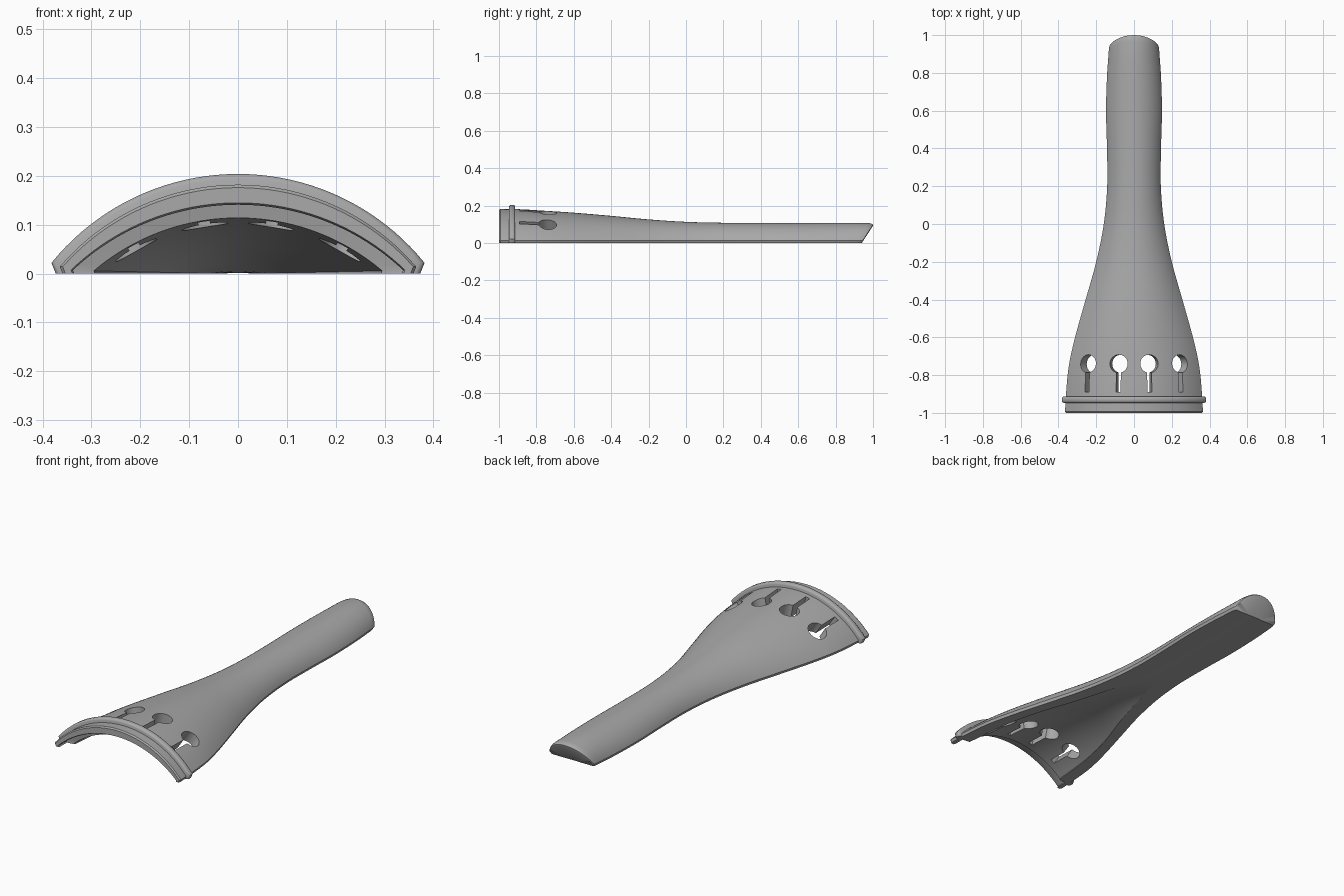
import bpy, bmesh, math
from mathutils import Matrix

if "Cube" in bpy.data.objects:
    bpy.data.objects.remove(bpy.data.objects["Cube"])

grey = bpy.data.materials.new("satin grey")
grey.use_nodes = True
grey.diffuse_color = (0.4, 0.4, 0.4, 1)
grey.node_tree.nodes["Principled BSDF"].inputs["Base Color"].default_value = (0.4, 0.4, 0.4, 1)

SEG = 40

# Stations along the length: y, half width, height
OUTER = [(-1, .365, .182), (-.9, .36, .181), (-.75, .345, .172), (-.6, .312, .162),
         (-.4, .256, .145), (-.2, .2, .126), (0, .16, .113), (.2, .142, .108),
         (.4, .143, .107), (.6, .148, .107), (.8, .142, .108), (.95, .13, .108)]
# Hollow underside, fading out towards the narrow part
INNER = [(-.93, .295, .114), (-.7, .27, .101), (-.5, .225, .082), (-.25, .14, .045),
         (0, .07, .008), (.12, .04, .001), (1, .04, .001)]


def sample(table, y):
    """Smooth curve through the stations."""
    i = max(k for k in range(len(table) - 1) if k == 0 or table[k][0] <= y)
    a, b = table[i], table[i + 1]
    p, n = table[max(i - 1, 0)], table[min(i + 2, len(table) - 1)]
    span = b[0] - a[0]
    t = max(0, min(1, (y - a[0]) / span))
    out = []
    for c in (1, 2):
        m0 = (b[c] - p[c]) / (b[0] - p[0]) * span
        m1 = (n[c] - a[c]) / (n[0] - a[0]) * span
        out.append((2*t**3 - 3*t*t + 1) * a[c] + (t**3 - 2*t*t + t) * m0
                   + (3*t*t - 2*t**3) * b[c] + (t**3 - t*t) * m1)
    return out[0], max(out[1], .001)


def arch(w, h, base):
    """Circular arch standing on short side walls of height base."""
    rise = h - base
    r = (w * w + rise * rise) / (2 * rise)
    half = math.asin(min(1, w / r))
    pts = [(-w + base * .4, 0)]
    for k in range(SEG + 1):
        a = -half + 2 * half * k / SEG
        pts.append((r * math.sin(a), h - r + r * math.cos(a)))
    return pts + [(w - base * .4, 0)]


def loft(name, sections):
    """Sections: y, slant, outer (w, h, base), inner (w, h)."""
    bm = bmesh.new()
    rings = []
    for y, slant, outer, inner in sections:
        pts = arch(*outer) + arch(*inner, inner[1] * .05)[::-1]
        rings.append([bm.verts.new((x, y + slant * z, z)) for x, z in pts])
    n = len(rings[0])
    for a, b in zip(rings, rings[1:]):
        for k in range(n):
            j = (k + 1) % n
            bm.faces.new((a[k], a[j], b[j], b[k]))
    for ring in (rings[0], rings[-1]):
        for k in range(n // 2 - 1):
            bm.faces.new((ring[k], ring[k + 1], ring[n - 2 - k], ring[n - 1 - k]))
    bmesh.ops.recalc_face_normals(bm, faces=bm.faces)
    return finish(name, bm)


def finish(name, bm):
    mesh = bpy.data.meshes.new(name)
    bm.to_mesh(mesh)
    bm.free()
    mesh.materials.append(grey)
    ob = bpy.data.objects.new(name, mesh)
    bpy.context.collection.objects.link(ob)
    return ob


def activate(ob):
    bpy.ops.object.select_all(action='DESELECT')
    ob.select_set(True)
    bpy.context.view_layer.objects.active = ob


# Body: front lip, stepped hollow underside, slanted rounded tail
BASE = .014
LIP = (.338, .141)
w, h = OUTER[0][1:]
sections = [(-1, 0, (w - .006, h - .006, BASE), (LIP[0] + .004, LIP[1] + .004)),
            (-.993, 0, (w, h, BASE), LIP)]
sections.append((-.936, 0, (*sample(OUTER, -.936), BASE), LIP))
STEPS = 60
for k in range(STEPS + 1):
    y = -.93 + 1.8 * k / STEPS
    sections.append((y, 0, (*sample(OUTER, y), BASE), sample(INNER, y)))
flat = (.04, .001)
sections += [(.905, .6, (.134, .107, BASE), flat),
             (.925, .63, (.132, .104, BASE), flat),
             (.936, .65, (.129, .098, BASE), flat),
             (.94, .65, (.124, .09, BASE), flat)]
body = loft("body", sections)

# Four keyhole openings, set square to the curved top
w, h = sample(OUTER, -.75)
radius = (w * w + h * h) / (2 * h)
for x in (-.242, -.081, .081, .242):
    tilt = math.asin(x / radius)
    place = (Matrix.Translation((0, -.74, h - radius)) @ Matrix.Rotation(tilt, 4, 'Y')
             @ Matrix.Translation((0, 0, radius)))
    for shape in ("round", "slot"):
        bm = bmesh.new()
        if shape == "round":
            bmesh.ops.create_cone(bm, cap_ends=True, segments=32, radius1=.048,
                                  radius2=.048, depth=.3, matrix=place)
        else:
            box = Matrix.Translation((0, -.075, 0)) @ Matrix.Diagonal((.024, .15, .29, 1))
            bmesh.ops.create_cube(bm, size=1, matrix=place @ box)
        cutter = finish("hole_cutter", bm)
        cutter.hide_render = True
        cut = body.modifiers.new("keyhole", 'BOOLEAN')
        cut.operation = 'DIFFERENCE'
        cut.solver = 'EXACT'
        cut.object = cutter
        activate(body)
        bpy.ops.object.modifier_apply(modifier=cut.name)
        bpy.data.objects.remove(cutter)

# Raised string ridge across the wide end
ridge = loft("string_ridge", [
    (y, 0, (.382 - inset, .204 - inset, .022), (.342, .15))
    for y, inset in ((-.947, .01), (-.944, .004), (-.938, 0), (-.922, 0), (-.916, .004), (-.913, .01))])

for ob in (body, ridge):
    activate(ob)
    bpy.ops.object.shade_smooth_by_angle(angle=math.radians(35))
